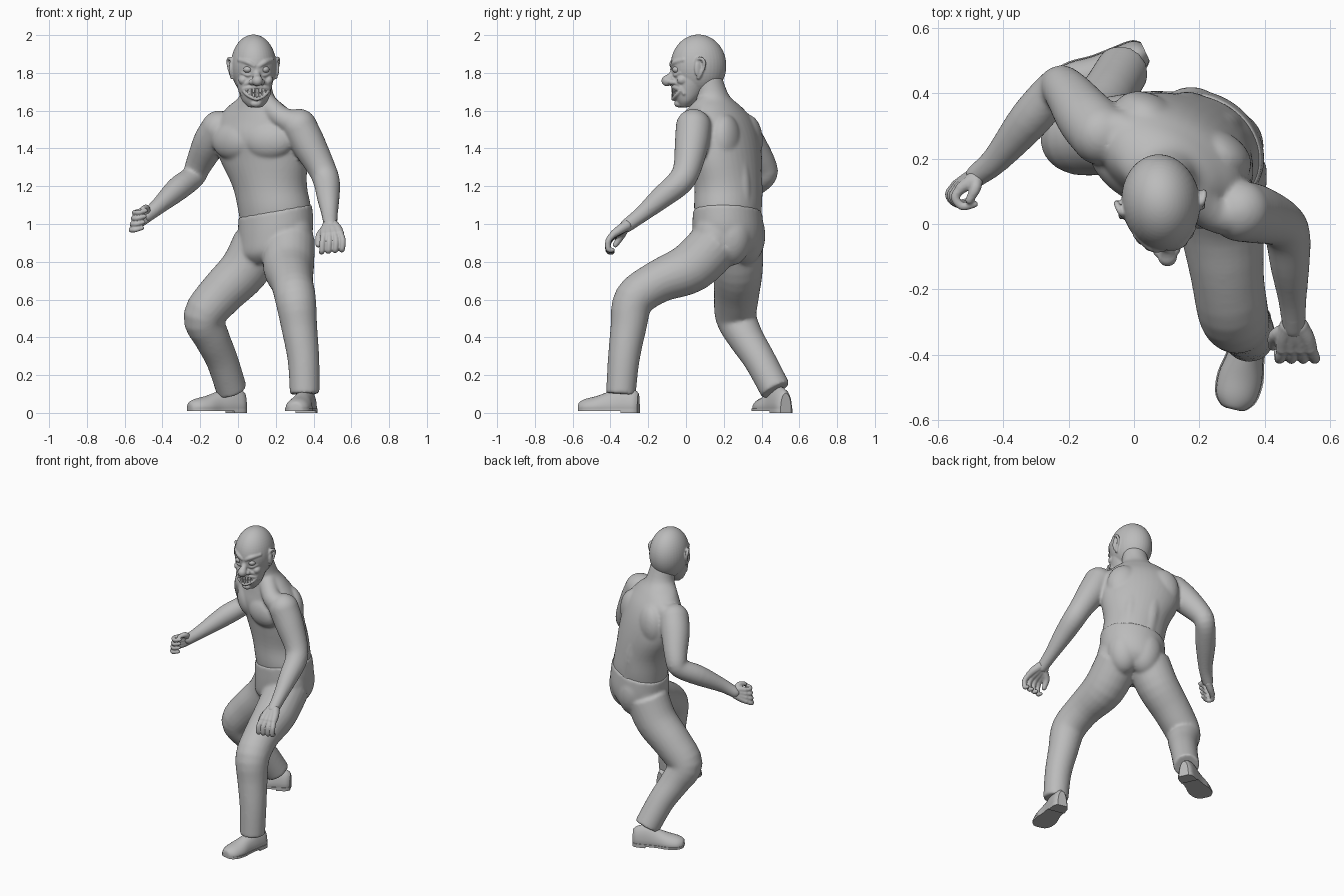
import bpy, bmesh
from math import sin, cos, pi, radians, sqrt, atan2
from mathutils import Vector, Matrix

cube = bpy.data.objects.get("Cube")
if cube:
    bpy.data.objects.remove(cube, do_unlink=True)

grey = bpy.data.materials.new("plain grey")
grey.use_nodes = True
grey.diffuse_color = (0.5, 0.5, 0.5, 1)
grey.node_tree.nodes["Principled BSDF"].inputs["Base Color"].default_value = (0.5, 0.5, 0.5, 1)


def spline(points, steps=4):
    """Catmull-Rom through tuples of any length."""
    result = []
    for i in range(len(points) - 1):
        before, start = points[max(i - 1, 0)], points[i]
        end, after = points[i + 1], points[min(i + 2, len(points) - 1)]
        for k in range(steps):
            t = k / steps
            result.append(tuple(
                b + (c - a) * t / 2 + (a - 2.5 * b + 2 * c - d / 2) * t * t
                + (1.5 * (b - c) + (d - a) / 2) * t ** 3
                for a, b, c, d in zip(before, start, end, after)))
    return result + [points[-1]]


def skin(bm, rings):
    """Close a stack of equal rings into a solid."""
    loops = [[bm.verts.new(p) for p in ring] for ring in rings]
    count = len(loops[0])
    for low, high in zip(loops, loops[1:]):
        for i in range(count):
            j = (i + 1) % count
            bm.faces.new((low[i], low[j], high[j], high[i]))
    bm.faces.new(loops[0][::-1])
    bm.faces.new(loops[-1])


def blob(bm, centre, radii, yaw=0):
    matrix = (Matrix.Translation(centre) @ Matrix.Rotation(radians(yaw), 4, 'Z')
              @ Matrix.Diagonal((*radii, 1)))
    bmesh.ops.create_uvsphere(bm, u_segments=40, v_segments=28, radius=1, matrix=matrix)


def tube(bm, points, rounded=True, count=24):
    """Round limb through (x, y, z, radius) points."""
    path = spline([tuple(p) for p in points])
    centres = [Vector(p[:3]) for p in path]
    tangent = (centres[1] - centres[0]).normalized()
    side = tangent.orthogonal().normalized()
    rings = []
    for i, p in enumerate(path):
        new = (centres[min(i + 1, len(path) - 1)] - centres[max(i - 1, 0)]).normalized()
        side = tangent.rotation_difference(new) @ side
        tangent = new
        other = tangent.cross(side)
        rings.append([centres[i] + p[3] * (side * cos(2 * pi * k / count) + other * sin(2 * pi * k / count))
                      for k in range(count)])
    skin(bm, rings)
    if rounded:
        for p in (path[0], path[-1]):
            blob(bm, p[:3], (p[3],) * 3)


def trunk(bm, rows, yaw, tilt=0, count=40):
    """Stack of turned ellipses from (x, y, z, half width, half depth)."""
    u = Vector((cos(radians(yaw)), sin(radians(yaw)), 0))
    v = Vector((-u.y, u.x, 0))
    rings = []
    for x, y, z, wide, deep in spline(rows):
        ring = []
        for k in range(count):
            angle = 2 * pi * k / count
            offset = u * wide * cos(angle) + v * deep * sin(angle)
            ring.append(Vector((x, y, z + tilt * offset.x)) + offset)
        rings.append(ring)
    skin(bm, rings)


def finish(name, bm, voxel=0, passes=0, matrix=None):
    if matrix:
        bm.transform(matrix)
    bmesh.ops.recalc_face_normals(bm, faces=bm.faces)
    mesh = bpy.data.meshes.new(name)
    bm.to_mesh(mesh)
    bm.free()
    mesh.materials.append(grey)
    obj = bpy.data.objects.new(name, mesh)
    bpy.context.collection.objects.link(obj)
    bpy.ops.object.select_all(action='DESELECT')
    obj.select_set(True)
    bpy.context.view_layer.objects.active = obj
    bpy.ops.object.shade_smooth_by_angle(angle=radians(40))
    if voxel:
        remesh = obj.modifiers.new("blend", 'REMESH')
        remesh.mode, remesh.voxel_size, remesh.use_smooth_shade = 'VOXEL', voxel, True
        soften = obj.modifiers.new("soften", 'SMOOTH')
        soften.factor, soften.iterations = 0.5, passes
    return obj


# Bare torso with neck, muscles and arms
YAW = -28
u = Vector((cos(radians(YAW)), sin(radians(YAW)), 0))
back = Vector((-u.y, u.x, 0))
bm = bmesh.new()
trunk(bm, [(.195, .22, .98, .185, .155), (.193, .22, 1.08, .2, .17), (.168, .222, 1.2, .205, .168),
           (.135, .215, 1.34, .245, .168), (.11, .2, 1.46, .255, .165), (.105, .19, 1.55, .23, .14),
           (.1, .17, 1.62, .165, .11), (.1, .14, 1.68, .092, .088), (.093, .11, 1.78, .08, .08)], YAW)
chest = Vector((.115, .2, 1.44))
right_arm = [(-.1, .275, 1.505, .095), (-.15, .33, 1.43, .09), (-.21, .41, 1.31, .07),
             (-.238, .413, 1.25, .063), (-.32, .32, 1.185, .064), (-.42, .2, 1.095, .044), (-.48, .15, 1.045, .036)]
left_arm = [(.325, .04, 1.515, .094), (.375, .03, 1.42, .09), (.445, .005, 1.29, .074),
            (.47, -.035, 1.22, .07), (.478, -.13, 1.14, .06), (.485, -.23, 1.055, .044), (.49, -.315, .99, .036)]
for s, arm in ((-1, right_arm), (1, left_arm)):
    blob(bm, chest + u * s * .105 - back * .1, (.135, .07, .1), YAW + s * 12)
    blob(bm, chest + u * s * .12 + back * .075, (.11, .075, .14), YAW)
    tube(bm, [(*(Vector((.19, .22, 1.04)) + u * s * .06 + back * .115), .05),
              (*(Vector((.16, .22, 1.22)) + u * s * .065 + back * .11), .057),
              (*(chest + u * s * .07 + back * .1), .055)])
    # Sloping muscle from neck to shoulder
    shoulder = Vector(arm[0][:3])
    tube(bm, [(.1 + s * .02, .14, 1.66, .06), (*(shoulder + Vector((-s * .09, 0, .045))), .06),
              (*(shoulder + Vector((0, 0, .015))), .08)])
    tube(bm, arm)
finish("torso_and_arms", bm, .009, 7)

# Trousers: pelvis, buttocks, hips and bent legs
bm = bmesh.new()
trunk(bm, [(.17, .22, .8, .11, .11), (.19, .22, .86, .185, .168), (.2, .222, .95, .205, .182),
           (.196, .22, 1.07, .203, .174)], -32, .18)
for x, y in ((.285, .24), (.175, .31)):
    blob(bm, (x, y, .94), (.112, .11, .16))
for x, y in ((.29, .16), (.115, .27)):
    blob(bm, (x, y, .93), (.108, .12, .16))
left_leg = [(.27, .17, .91, .138), (.268, .03, .772, .135), (.285, -.15, .693, .113), (.305, -.275, .6, .108),
            (.325, -.305, .45, .095), (.347, -.33, .28, .084), (.353, -.345, .1, .079)]
right_leg = [(.11, .27, .9, .137), (.035, .275, .76, .132), (-.09, .268, .63, .12), (-.18, .265, .51, .11),
             (-.14, .315, .4, .095), (-.085, .39, .28, .085), (-.033, .475, .12, .082)]
for leg in (left_leg, right_leg):
    tube(bm, leg, rounded=False)
finish("trousers", bm, .009, 10)

# Shoes with soles and heels
last = [(-.055, .03, .08), (-.03, .047, .1), (.03, .052, .115), (.1, .056, .09),
        (.17, .068, .065), (.23, .062, .05), (.262, .04, .035), (.27, .02, .02)]


def foot(side, heel, toe):
    place = Matrix.Translation((*heel, 0)) @ Matrix.Rotation(
        atan2(toe[1] - heel[1], toe[0] - heel[0]), 4, 'Z')
    bm = bmesh.new()
    skin(bm, [[(x, w * cos(a), max(.02, .025 + h * sin(a)))
               for a in [2 * pi * k / 24 for k in range(24)]] for x, w, h in spline(last)])
    finish(side + "_shoe", bm, matrix=place)
    bm = bmesh.new()
    outline = spline(last)
    edge = [(x, w * 1.06) for x, w, h in outline] + [(x, -w * 1.06) for x, w, h in outline[::-1]]
    skin(bm, [[(x, y, z) for x, y in edge] for z in (.01, .024)])
    block = [(x, y) for x, y in edge if x < .04]
    skin(bm, [[(x, y, z) for x, y in block] for z in (0, .02)])
    finish(side + "_sole", bm, matrix=place)


foot("left", (.365, -.305), (.305, -.56))
foot("right", (-.015, .505), (-.25, .395))


# Hands with curled fingers
def hand(name, wrist, along, across, inward, curl, size):
    wrist = Vector(wrist)
    d, s, p = (Vector(v).normalized() * size for v in (along, across, inward))
    bm = bmesh.new()

    def finger(points):
        tube(bm, [(*place, radius * size) for place, radius in points], count=12)

    for i in range(4):
        off = s * (i - 1.5) * .025
        knuckle = wrist + d * .07 + off
        bend = knuckle + d * .035 + p * .012 + off * .25
        finger([(wrist + off * .4, .025), (wrist + d * .035 + off * .8, .022), (knuckle, .018)])
        finger([(knuckle, .016), (bend, .014), (bend + p * .035 + d * .03 * (1 - curl), .013),
                (bend + p * .05 + d * (.04 - .075 * curl), .011)])
    finger([(wrist + d * .01 - s * .015, .023), (wrist + d * .035 - s * .052 + p * .02, .018),
            (wrist + d * .075 - s * .06 + p * .04, .013)])
    finish(name, bm, .005, 2)


hand("left_hand", left_arm[-1][:3], (.1, -.8, -.55), (1, 0, .1), (-.1, .25, -.9), .6, 1.15)
hand("right_hand", right_arm[-1][:3], (-.7, -.45, -.25), (-.2, .1, -1), (.6, -.75, 0), 1, 1)

# Head: skull, jaw, brows, nose, cheeks, lips and ears
HEAD = Matrix.Translation((.083, .06, 0)) @ Matrix.Rotation(radians(7), 4, 'Z')


def face_y(x, out=0):
    return -.042 - .088 * sqrt(max(0, 1 - (x / .088) ** 2)) - out


bm = bmesh.new()
blob(bm, (0, .006, 1.838), (.12, .148, .165))
trunk(bm, [(0, -.07, 1.618, .035, .025), (0, -.06, 1.65, .066, .055), (0, -.046, 1.7, .085, .086),
           (0, -.03, 1.77, .1, .1), (0, -.01, 1.86, .105, .12)], 0)
blob(bm, (0, -.1, 1.637), (.03, .022, .02))
tube(bm, [(0, -.118, 1.83, .016), (0, -.135, 1.79, .018), (0, -.162, 1.758, .029)])
for s in (-1, 1):
    blob(bm, (s * .026, -.138, 1.752), (.017, .022, .016))
    blob(bm, (s * .066, -.088, 1.762), (.026, .03, .026))
    tube(bm, [(s * .014, -.133, 1.838, .013), (s * .045, -.125, 1.856, .015), (s * .085, -.083, 1.868, .013)])
    tube(bm, [(s * .02, -.125, 1.797, .007), (s * .045, -.122, 1.787, .008), (s * .075, -.1, 1.8, .007)])
    tube(bm, [(s * .03, -.132, 1.752, .01), (s * .062, -.1, 1.735, .011), (s * .074, -.08, 1.69, .009)])
    blob(bm, (s * .117, -.005, 1.822), (.013, .028, .05), s * 25)
    tube(bm, [(s * .112, -.025, 1.845, .008), (s * .126, -.01, 1.877, .009), (s * .135, .018, 1.865, .009),
              (s * .13, .018, 1.825, .008), (s * .116, -.008, 1.775, .01)])
for middle, corner in ((1.725, 1.715), (1.662, 1.705)):
    xs = [-.066, -.045, 0, .045, .066]
    tube(bm, [(x, face_y(x), middle + (corner - middle) * (x / .066) ** 2, .01) for x in xs])
finish("head", bm, .005, 3, HEAD)

# Eyes
bm = bmesh.new()
for s in (-1, 1):
    blob(bm, (s * .045, -.114, 1.818), (.024, .025, .019))
finish("eyes", bm, matrix=HEAD)

# Two rows of bared teeth
bm = bmesh.new()
for z, tall in ((1.706, .026), (1.681, .022)):
    for i in range(-3, 4):
        x = i * .0165
        matrix = (Matrix.Translation((x, face_y(x, -.001), z + .0012 * i * i))
                  @ Matrix.Rotation(x * 9, 4, 'Z') @ Matrix.Diagonal((.014, .014, tall, 1)))
        bmesh.ops.create_cube(bm, size=1, matrix=matrix)
teeth = finish("teeth", bm, matrix=HEAD)
bevel = teeth.modifiers.new("rounded", 'BEVEL')
bevel.width, bevel.segments = .003, 2
